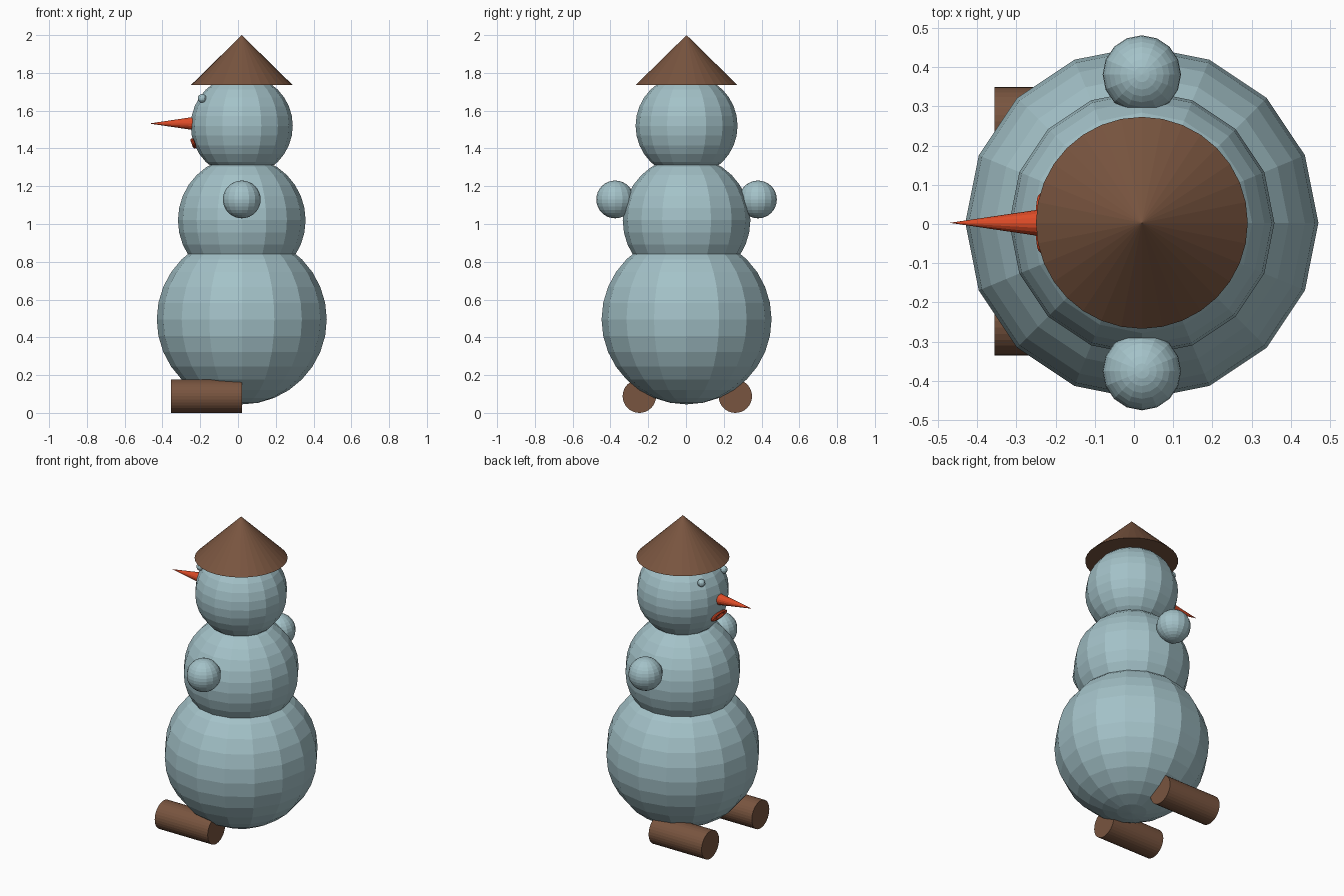
import bpy
import math

if "Cube" in bpy.data.objects:
    bpy.data.objects.remove(bpy.data.objects["Cube"])

CX = 0.02  # body axis
CY = 0.003


def material(name, color):
    m = bpy.data.materials.new(name)
    m.diffuse_color = (*color, 1)
    m.use_nodes = True
    m.node_tree.nodes["Principled BSDF"].inputs["Base Color"].default_value = m.diffuse_color
    return m


snow = material("pale blue snow", (0.37, 0.54, 0.58))
brown = material("brown", (0.19, 0.09, 0.05))
red = material("orange red", (0.72, 0.07, 0.02))


def finish(name, mat):
    ob = bpy.context.object
    ob.name = name
    ob.data.materials.append(mat)
    return ob


def ball(name, r, loc, segs=16, rings=16):
    bpy.ops.mesh.primitive_uv_sphere_add(segments=segs, ring_count=rings, radius=r, location=loc)
    return finish(name, snow)


# Stacked snowballs
ball("lower_body", 0.45, (CX, CY, 0.495))
ball("torso", 0.338, (CX, CY, 1.02))
ball("head", 0.27, (CX, CY, 1.52))

# Cone hat
bpy.ops.mesh.primitive_cone_add(vertices=32, radius1=0.27, radius2=0, depth=0.265,
                                location=(CX, CY, 1.8675))
finish("hat", brown)

# Pointed nose facing -x
bpy.ops.mesh.primitive_cone_add(vertices=16, radius1=0.04, radius2=0, depth=0.27,
                                location=(-0.335, CY, 1.532), rotation=(0, -math.pi / 2, 0))
finish("nose", red)

# Wide open ring mouth, tilted to follow the head
bpy.ops.mesh.primitive_torus_add(major_segments=24, minor_segments=8, major_radius=0.02,
                                 minor_radius=0.008, location=(-0.236, CY, 1.427),
                                 rotation=(0, math.radians(-110), 0))
mouth = finish("mouth", red)
mouth.scale = (1, 2.8, 1.2)

# Paired parts
for side, s in (("left", 1), ("right", -1)):
    ball(side + "_hand", 0.1, (CX, CY + s * 0.378, 1.13))
    ball(side + "_eye", 0.023, (-0.19, CY + s * 0.113, 1.665), 12, 8)
    bpy.ops.mesh.primitive_cylinder_add(vertices=32, radius=0.0885, depth=0.375,
                                        location=(-0.1675, 0.007 + s * 0.254, 0.0885),
                                        rotation=(0, math.pi / 2, 0))
    finish(side + "_foot", brown)
